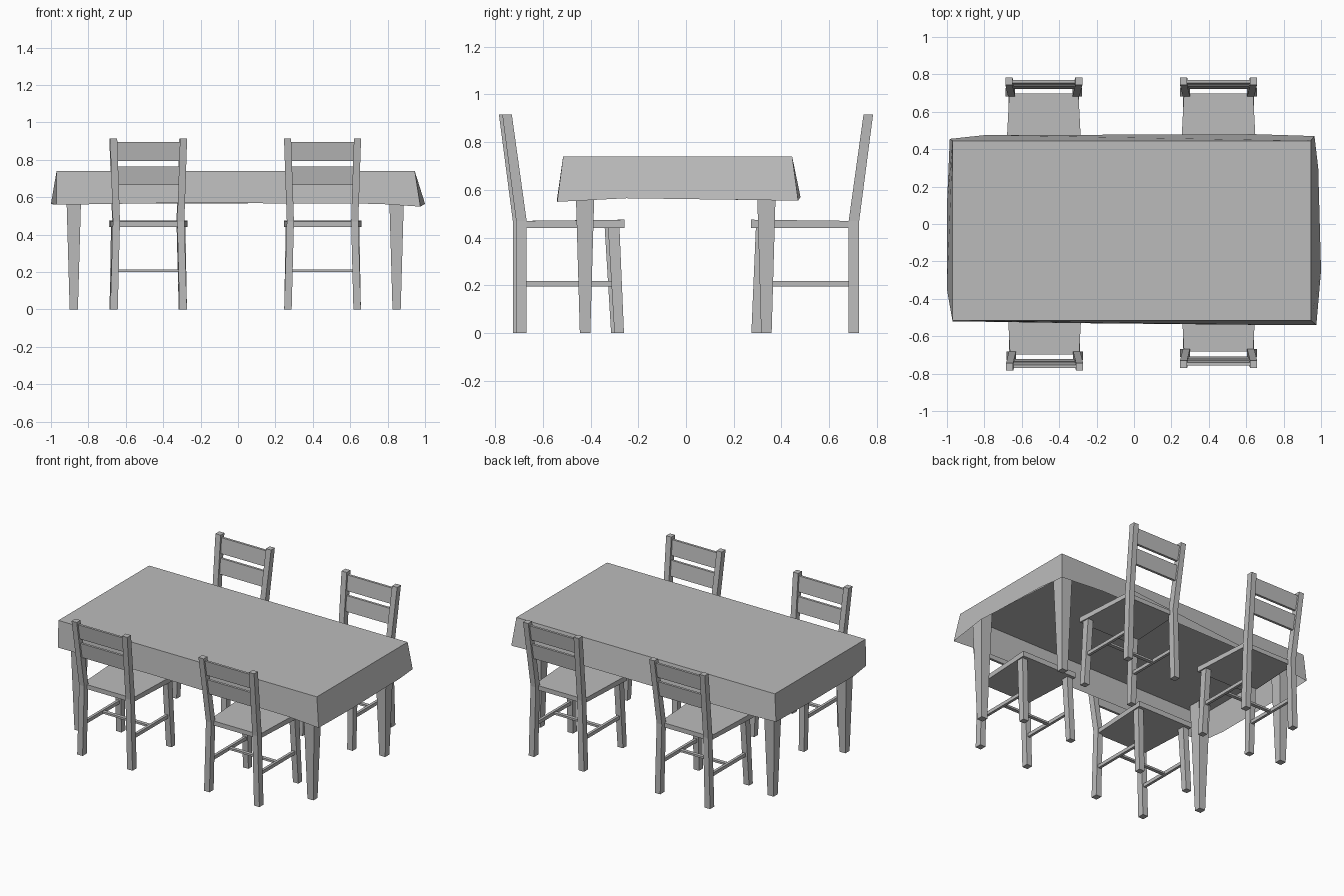
import bpy, bmesh
from mathutils import Vector

cube = bpy.data.objects.get("Cube")
if cube:
    bpy.data.objects.remove(cube, do_unlink=True)

grey = bpy.data.materials.new("plain grey")
grey.use_nodes = True
grey.diffuse_color = (0.5, 0.5, 0.5, 1)
grey.node_tree.nodes["Principled BSDF"].inputs["Base Color"].default_value = (0.5, 0.5, 0.5, 1)


def finish(name, bm):
    mesh = bpy.data.meshes.new(name)
    bmesh.ops.recalc_face_normals(bm, faces=bm.faces)
    bm.to_mesh(mesh)
    bm.free()
    mesh.materials.append(grey)
    obj = bpy.data.objects.new(name, mesh)
    bpy.context.collection.objects.link(obj)
    return obj


def loft(bm, sections):
    """Closed bar through rectangular sections (centre x, y, z, half width, half depth)."""
    rings = [[bm.verts.new((x + i * w, y + j * d, z))
              for i, j in ((-1, -1), (1, -1), (1, 1), (-1, 1))]
             for x, y, z, w, d in sections]
    for low, high in zip(rings, rings[1:]):
        for k in range(4):
            n = (k + 1) % 4
            bm.faces.new((low[k], low[n], high[n], high[k]))
    bm.faces.new(rings[0][::-1])
    bm.faces.new(rings[-1])


def place(bm, cx, cy, facing):
    """Move a part from chair space to its seat; facing -1 turns the chair round."""
    for v in bm.verts:
        v.co = Vector((cx + v.co.x, cy + facing * v.co.y, v.co.z))


# Tablecloth: flat top with a loosely flared, open skirt
bm = bmesh.new()
top = [bm.verts.new((x, y, 0.74)) for x, y in
       ((-0.97, -0.515), (0.945, -0.515), (0.945, 0.445), (-0.97, 0.445))]
bm.faces.new(top)
hem_sides = [
    [(-0.97, -0.52, 0.56), (-0.3, -0.53, 0.57), (0.75, -0.54, 0.565)],
    [(0.975, -0.54, 0.55), (1.0, -0.25, 0.565), (0.985, 0.3, 0.56)],
    [(0.965, 0.47, 0.555), (0.65, 0.48, 0.57), (-0.8, 0.475, 0.565)],
    [(-0.985, 0.455, 0.56), (-1.0, 0.1, 0.565), (-1.0, -0.35, 0.565)],
]
hem = [[bm.verts.new(p) for p in side] for side in hem_sides]
for k in range(4):
    n = (k + 1) % 4
    bm.faces.new([top[n], top[k]] + hem[k] + [hem[n][0]])
finish("tablecloth", bm)

# Tapered table legs
for side, x in (("right", -0.878), ("left", 0.848)):
    for end, y in (("front", -0.423), ("back", 0.337)):
        bm = bmesh.new()
        loft(bm, [(x, y, 0, 0.022, 0.022), (x, y, 0.735, 0.043, 0.043)])
        finish(f"table_{end}_{side}_leg", bm)


def build_chair(label, cx, cy, facing):
    """Chair with its back towards -y in its own space, origin under the seat front."""
    def emit(part, bm):
        place(bm, cx, cy, facing)
        finish(f"{label}_{part}", bm)

    # Seat, wider towards the front
    bm = bmesh.new()
    loft(bm, [(0, 0, 0.44, 0.2, 0.2), (0, 0, 0.47, 0.2, 0.2)])
    for v in bm.verts:
        front = v.co.y > 0
        v.co.x = (0.207 if front else 0.185) * (1 if v.co.x > 0 else -1)
        v.co.y = 0 if front else -0.425
        if front and v.co.z > 0.45:
            v.co.z += 0.005
    emit("seat", bm)

    for side, s in (("right", -1), ("left", 1)):
        # Rear post: upright to the seat, then leaning back
        bm = bmesh.new()
        loft(bm, [(s * 0.185, -0.432, 0, 0.02, 0.022),
                  (s * 0.172, -0.432, 0.47, 0.019, 0.022),
                  (s * 0.187, -0.492, 0.915, 0.019, 0.02)])
        emit(f"{side}_rear_post", bm)

        # Front leg, splayed slightly
        bm = bmesh.new()
        loft(bm, [(s * 0.185, -0.022, 0, 0.02, 0.02),
                  (s * 0.177, -0.045, 0.445, 0.02, 0.024)])
        emit(f"{side}_front_leg", bm)

        # Side stretcher
        bm = bmesh.new()
        loft(bm, [(s * 0.18, -0.225, z, 0.009, 0.2) for z in (0.195, 0.218)])
        emit(f"{side}_stretcher", bm)

    # Cross stretcher between the side stretchers
    bm = bmesh.new()
    loft(bm, [(0, -0.225, z, 0.175, 0.012) for z in (0.2, 0.213)])
    emit("cross_stretcher", bm)

    # Back slats follow the lean of the posts
    for part, low, high in (("lower_slat", 0.665, 0.765), ("upper_slat", 0.795, 0.895)):
        bm = bmesh.new()
        loft(bm, [(0, -0.432 - 0.135 * (z - 0.47), z, 0.175, 0.008) for z in (low, high)])
        emit(part, bm)


build_chair("front_right_chair", -0.478, -0.272, 1)
build_chair("front_left_chair", 0.452, -0.258, 1)
build_chair("back_right_chair", -0.482, 0.272, -1)
build_chair("back_left_chair", 0.452, 0.272, -1)
